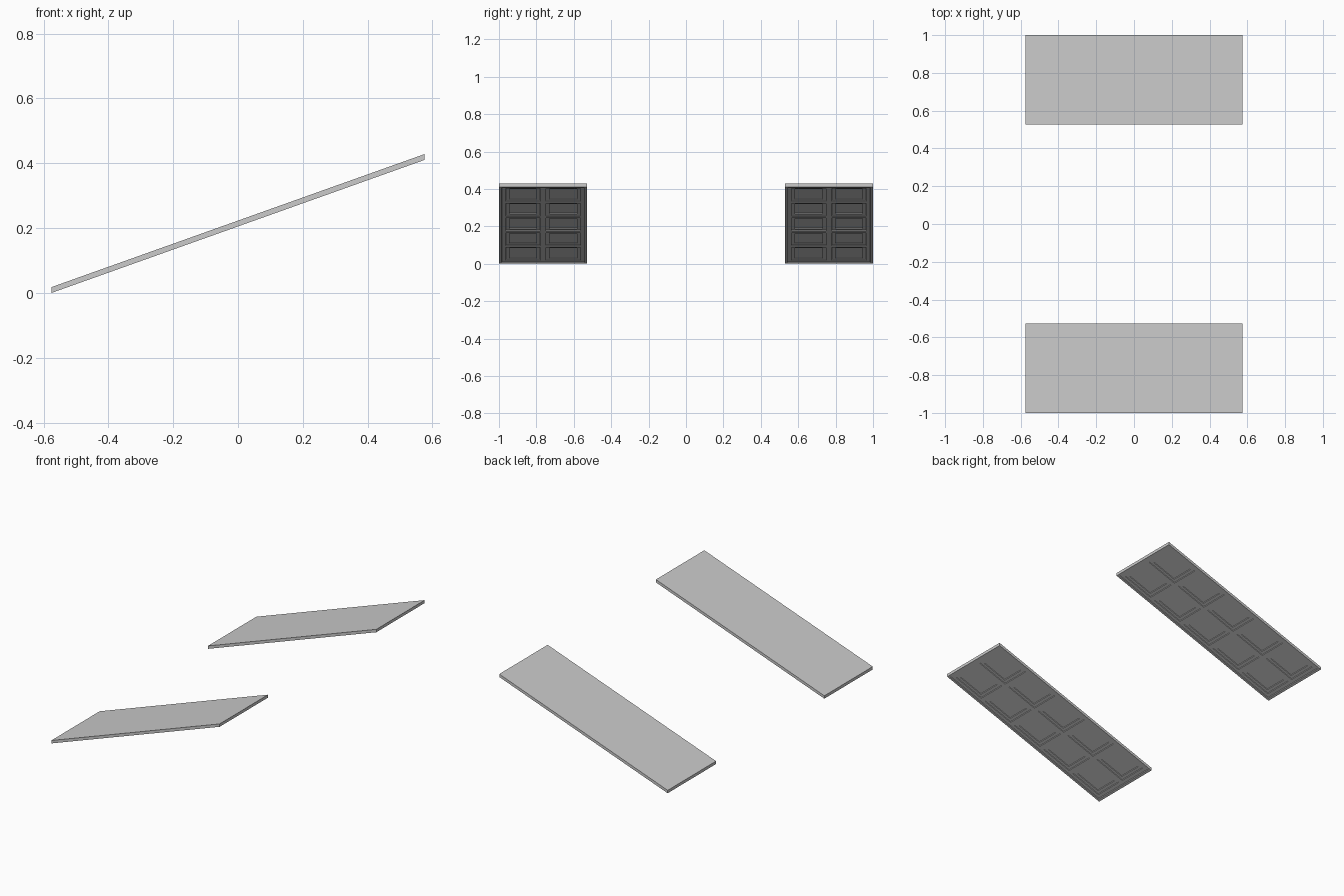
import bpy, bmesh

if "Cube" in bpy.data.objects:
    bpy.data.objects.remove(bpy.data.objects["Cube"])

HALF, Y0, Y1 = 0.575, 0.528, 1.0      # ramp half length and inner/outer sides
THICK, SLOPE = 0.018, 0.41 / 1.15
RIM, EDGE, RIB = 0.014, 0.036, 0.03   # outer lip, border to cells, rib width


def cuts(a, b, n):
    """Grid lines: lip, border, n cells separated by ribs, border, lip."""
    size = (b - a - 2 * EDGE - RIB * (n - 1)) / n
    out = [a, a + RIM]
    for i in range(n):
        start = a + EDGE + i * (size + RIB)
        out += [start, start + size]
    return out + [b - RIM, b]


bm = bmesh.new()
xs, ys = cuts(-HALF, HALF, 5), cuts(Y0, Y1, 2)

# underside grid
v = [[bm.verts.new((x, y, 0)) for y in ys] for x in xs]
nx, ny = len(xs) - 1, len(ys) - 1
field, cells = [], []
for i in range(nx):
    for j in range(ny):
        f = bm.faces.new((v[i][j], v[i][j + 1], v[i + 1][j + 1], v[i + 1][j]))
        if 0 < i < nx - 1 and 0 < j < ny - 1:
            field.append(f)
            if i % 2 == 0 and j % 2 == 0:
                cells.append(f)

# vertical sides and flat driving surface
border = [e for e in bm.edges if e.is_boundary]
ext = bmesh.ops.extrude_edge_only(bm, edges=border)["geom"]
bmesh.ops.translate(bm, vec=(0, 0, THICK),
                    verts=[g for g in ext if isinstance(g, bmesh.types.BMVert)])
bmesh.ops.edgeloop_fill(bm, edges=[e for e in bm.edges if e.is_boundary])
bmesh.ops.recalc_face_normals(bm, faces=bm.faces[:])

# recessed field, then stepped coffers
bmesh.ops.inset_region(bm, faces=field, thickness=0.001, depth=-0.005,
                       use_even_offset=True)
for width, depth in ((0.001, -0.004), (0.018, 0.0), (0.001, -0.004)):
    bmesh.ops.inset_individual(bm, faces=cells, thickness=width, depth=depth,
                               use_even_offset=True)

# slope the slab, keeping its ends vertical
for p in bm.verts:
    p.co.z += (p.co.x + HALF) * SLOPE

mesh = bpy.data.meshes.new("ramp_pair")
bm.to_mesh(mesh)
bm.free()
ramps = bpy.data.objects.new("ramp_pair", mesh)
bpy.context.collection.objects.link(ramps)

# second ramp on the other side
mirror = ramps.modifiers.new("Mirror", "MIRROR")
mirror.use_axis = (False, True, False)
mirror.use_mirror_merge = False
